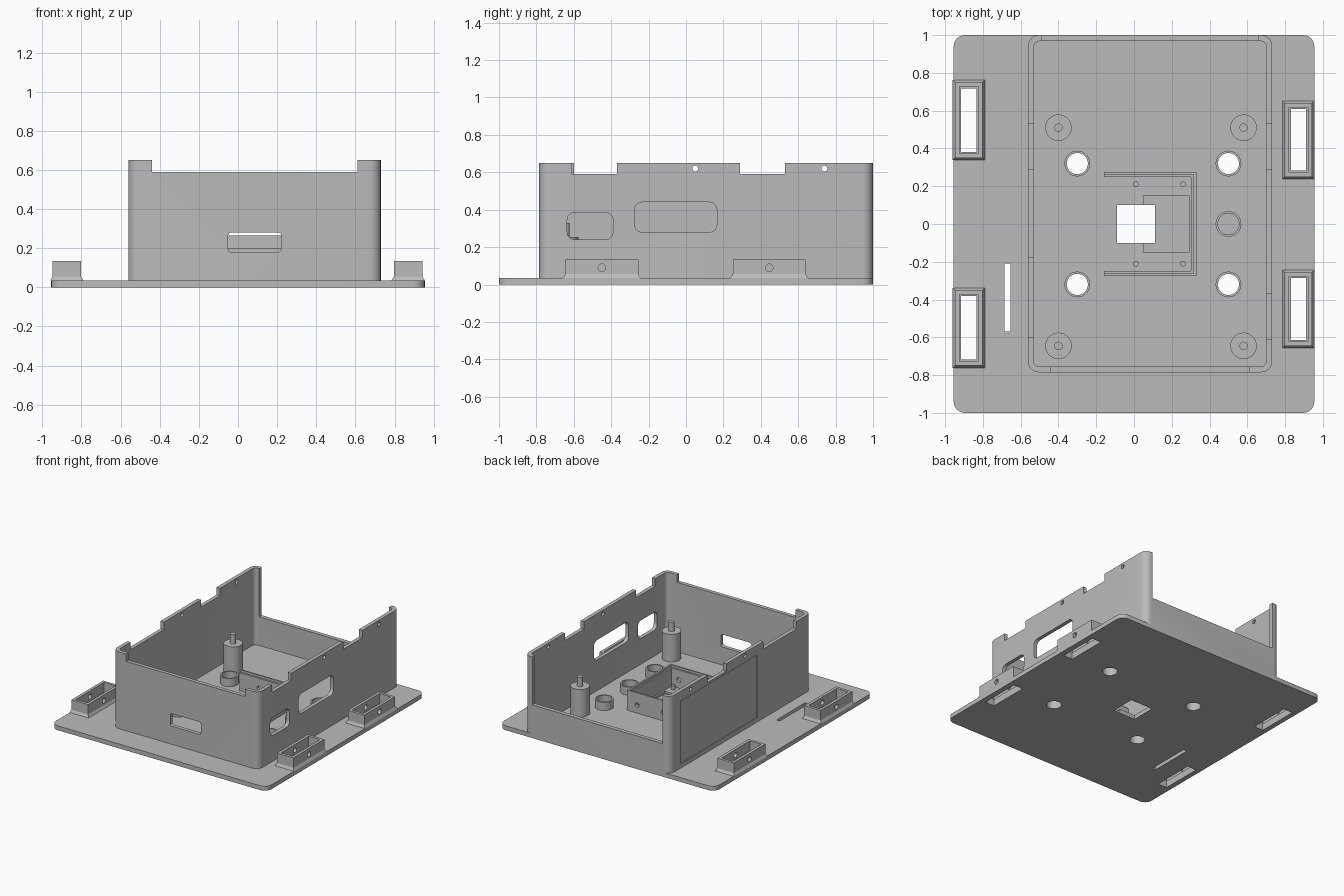
import bpy, bmesh, math

old = bpy.data.objects.get("Cube")
if old:
    bpy.data.objects.remove(old, do_unlink=True)

grey = bpy.data.materials.new("plain_grey")
grey.use_nodes = True
colour = (0.5, 0.5, 0.5, 1)
grey.diffuse_color = colour
grey.node_tree.nodes["Principled BSDF"].inputs["Base Color"].default_value = colour

FLOOR = 0.035
TOP = 0.65
NOTCH = 0.59


def rounded(u0, u1, v0, v1, r=0.0, steps=6):
    """Outline of a rectangle with rounded corners."""
    if r == 0:
        return [(u0, v0), (u1, v0), (u1, v1), (u0, v1)]
    centres = [(u1 - r, v1 - r), (u0 + r, v1 - r), (u0 + r, v0 + r), (u1 - r, v0 + r)]
    pts = []
    for k, (cu, cv) in enumerate(centres):
        for s in range(steps + 1):
            a = math.pi / 2 * (k + s / steps)
            pts.append((cu + r * math.cos(a), cv + r * math.sin(a)))
    return pts


def disc(u, v, r, sides=32):
    angles = [2 * math.pi * i / sides for i in range(sides)]
    return [(u + r * math.cos(a), v + r * math.sin(a)) for a in angles]


def loft(name, low, high, lo, hi, axis="z"):
    """Solid between two outlines with the same number of points."""
    place = {"z": lambda u, v, w: (u, v, w),
             "y": lambda u, v, w: (u, w, v),
             "x": lambda u, v, w: (w, u, v)}[axis]
    bm = bmesh.new()
    a = [bm.verts.new(place(u, v, lo)) for u, v in low]
    b = [bm.verts.new(place(u, v, hi)) for u, v in high]
    bm.faces.new(a)
    bm.faces.new(b)
    n = len(a)
    for i in range(n):
        j = (i + 1) % n
        bm.faces.new((a[i], a[j], b[j], b[i]))
    bmesh.ops.recalc_face_normals(bm, faces=bm.faces[:])
    mesh = bpy.data.meshes.new(name)
    bm.to_mesh(mesh)
    bm.free()
    mesh.materials.append(grey)
    ob = bpy.data.objects.new(name, mesh)
    bpy.context.collection.objects.link(ob)
    return ob


def prism(name, outline, lo, hi, axis="z"):
    return loft(name, outline, outline, lo, hi, axis)


def cut(target, outline, lo, hi, axis="z"):
    cutter = prism("cutter", outline, lo, hi, axis)
    mod = target.modifiers.new("cut", "BOOLEAN")
    mod.operation = "DIFFERENCE"
    mod.solver = "EXACT"
    mod.object = cutter
    bpy.context.view_layer.objects.active = target
    bpy.ops.object.modifier_apply(modifier=mod.name)
    bpy.data.objects.remove(cutter, do_unlink=True)


# Base plate with rounded corners
plate = prism("base_plate", rounded(-0.955, 0.955, -1, 1, 0.06), 0, FLOOR)

# Enclosure walls
walls = prism("enclosure_walls", rounded(-0.56, 0.73, -0.785, 1, 0.055), FLOOR, TOP)
cut(walls, rounded(-0.53, 0.70, -0.755, 0.968, 0.03), 0, 1)

# Low back opening and the notches along the rims
cut(walls, rounded(-0.49, 0.66, 0.265, 1), 0.9, 1.1, "y")
cut(walls, rounded(-0.44, 0.61, NOTCH, 1), -0.9, -0.7, "y")
for y0, y1 in ((-0.61, -0.37), (0.29, 0.53)):
    cut(walls, rounded(y0, y1, NOTCH, 1), 0.6, 0.8, "x")
for y0, y1 in ((-0.6, -0.18), (0.29, 0.53)):
    cut(walls, rounded(y0, y1, NOTCH, 1), -0.6, -0.5, "x")

# Connector windows, rim screw holes and recessed side panel
cut(walls, rounded(-0.05, 0.22, 0.18, 0.28, 0.015), -0.9, -0.7, "y")
cut(walls, rounded(-0.635, -0.39, 0.24, 0.385, 0.04), 0.6, 0.8, "x")
cut(walls, rounded(-0.275, 0.165, 0.28, 0.44, 0.04), 0.6, 0.8, "x")
for y in (0.05, 0.74):
    cut(walls, disc(y, 0.62, 0.016, 16), -0.7, 0.9, "x")
cut(walls, rounded(-0.1, 0.87, 0.07, 0.57), -0.6, -0.553, "x")

# Plate openings: centre window, shallow pocket and strap slot
cut(plate, rounded(0.05, 0.29, -0.15, 0.15), 0.018, 0.1)
cut(plate, rounded(-0.09, 0.11, -0.1, 0.1), -0.1, 0.1)
cut(plate, rounded(-0.685, -0.655, -0.57, -0.21), -0.1, 0.1)

# Mounting collars, four of them open through the plate
for i, (x, y) in enumerate([(-0.3, 0.32), (0.5, 0.32), (-0.3, -0.32), (0.5, -0.32), (0.5, 0)]):
    collar = prism(f"mounting_collar_{i + 1}", disc(x, y, 0.068), FLOOR, 0.1)
    cut(collar, disc(x, y, 0.056), 0, 0.2)
    if y:
        cut(plate, disc(x, y, 0.056), -0.1, 0.1)

# Board standoffs with locating pins
for i, (x, y) in enumerate([(-0.4, 0.51), (0.58, 0.51), (-0.4, -0.645), (0.58, -0.645)]):
    prism(f"standoff_{i + 1}", disc(x, y, 0.07), FLOOR, 0.255)
    prism(f"standoff_pin_{i + 1}", disc(x, y, 0.022, 20), 0.255, 0.33)

# Open-sided module holder with side screw holes and short pegs
holder = prism("module_holder", rounded(-0.16, 0.33, -0.275, 0.275), FLOOR, 0.197)
cut(holder, rounded(-0.3, 0.303, -0.25, 0.25), 0, 0.3)
cut(holder, rounded(-0.3, 0.315, -0.263, 0.263), 0.18, 0.3)
for x in (0.01, 0.24):
    cut(holder, disc(x, 0.1, 0.018, 16), -0.4, 0.4, "y")
for i, x in enumerate((0.01, 0.26)):
    for side, y in (("back", 0.21), ("front", -0.21)):
        prism(f"holder_peg_{side}_{i + 1}", disc(x, y, 0.015, 16), FLOOR, 0.07)

# Strap brackets with flared feet and stepped openings
brackets = [("left", 0.87, 0.445, 0.195), ("left", 0.87, -0.45, 0.195),
            ("right", -0.875, 0.55, 0.2), ("right", -0.875, -0.55, 0.2)]
for side, x, y, h in brackets:
    end = "back" if y > 0 else "front"
    w = 0.073
    body = prism(f"strap_bracket_{side}_{end}",
                 rounded(x - w, x + w, y - h, y + h), FLOOR, 0.135)
    foot = loft(f"bracket_foot_{side}_{end}",
                rounded(x - w - 0.012, x + w + 0.012, y - h - 0.012, y + h + 0.012),
                rounded(x - w, x + w, y - h, y + h), FLOOR, 0.055)
    opening = rounded(x - 0.04, x + 0.04, y - h + 0.032, y + h - 0.032)
    wide = rounded(x - 0.05, x + 0.05, y - h + 0.022, y + h - 0.022)
    cut(body, opening, 0, 0.2)
    cut(body, wide, 0.055, 0.2)
    cut(foot, opening, 0, 0.2)
    cut(plate, opening, -0.1, 0.1)
    cut(body, disc(y, 0.09, 0.02, 20), x - 0.2, x + 0.2, "x")

# Smooth the round surfaces, keep the edges crisp
bpy.ops.object.select_all(action="DESELECT")
for ob in bpy.context.collection.objects:
    if ob.type == "MESH" and grey.name in ob.data.materials:
        ob.select_set(True)
        bpy.context.view_layer.objects.active = ob
bpy.ops.object.shade_smooth_by_angle(angle=math.radians(30))
